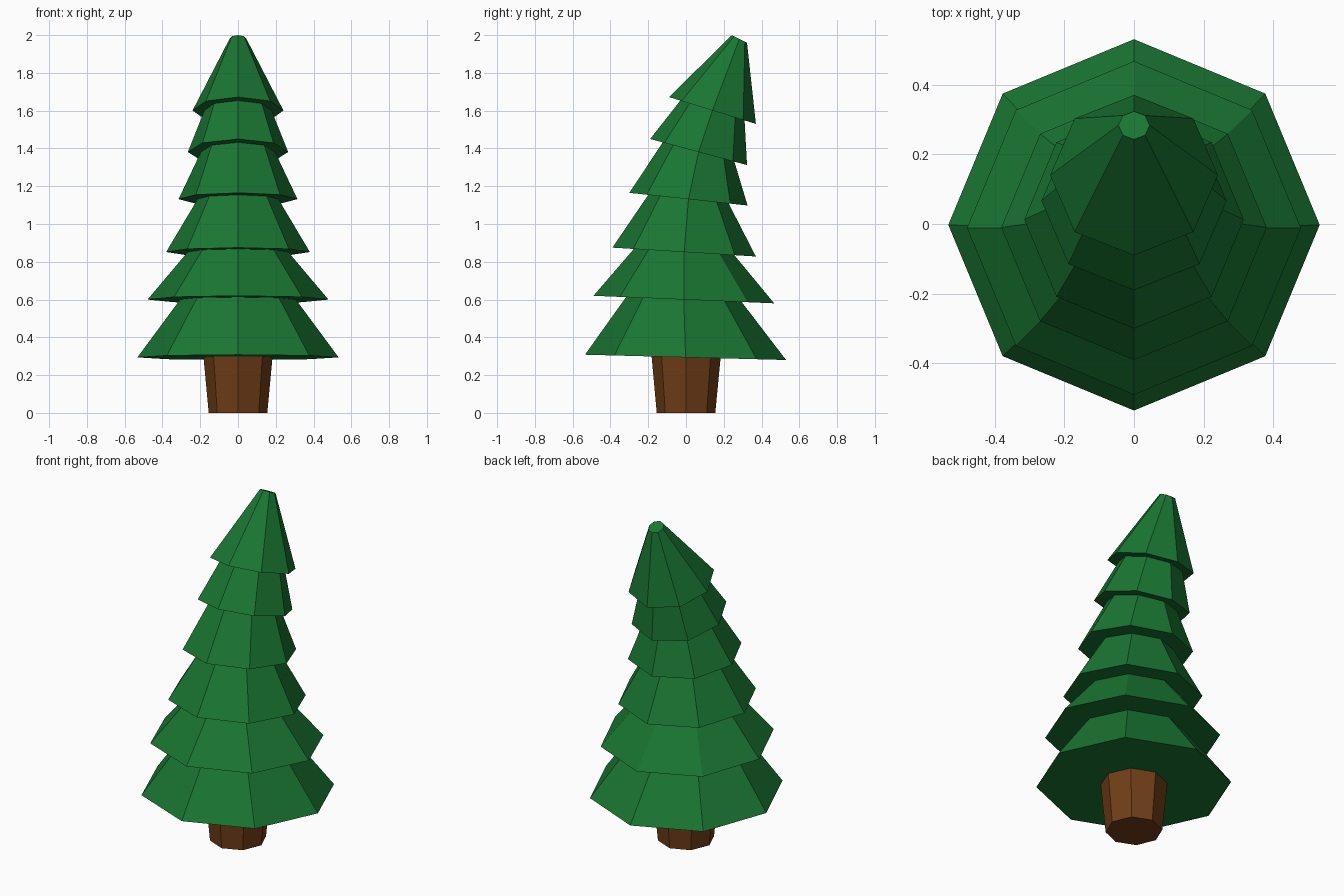
import bpy, bmesh, math
from mathutils import Vector

if "Cube" in bpy.data.objects:
    bpy.data.objects.remove(bpy.data.objects["Cube"])

SIDES = 8


def material(name, color):
    m = bpy.data.materials.new(name)
    m.diffuse_color = (*color, 1)
    m.use_nodes = True
    m.node_tree.nodes["Principled BSDF"].inputs["Base Color"].default_value = m.diffuse_color
    return m


def ring(bm, front, back, scale=1.0):
    """Tilted octagon spanning two (y, z) points, optionally shrunk in its plane."""
    a, b = Vector((0, *front)), Vector((0, *back))
    centre, v = (a + b) / 2, (b - a) / 2 * scale
    u = Vector((v.length, 0, 0))
    angles = [2 * math.pi * i / SIDES for i in range(SIDES)]
    return [bm.verts.new(centre + u * math.cos(t) + v * math.sin(t)) for t in angles]


def skin(name, spec, mat):
    """Join consecutive rings with flat quads and cap both ends."""
    bm = bmesh.new()
    rings = [ring(bm, *s) for s in spec]
    for lo, hi in zip(rings, rings[1:]):
        for i in range(SIDES):
            j = (i + 1) % SIDES
            bm.faces.new((lo[i], lo[j], hi[j], hi[i]))
    bm.faces.new(rings[0][::-1])
    bm.faces.new(rings[-1])
    bmesh.ops.recalc_face_normals(bm, faces=bm.faces)
    me = bpy.data.meshes.new(name)
    bm.to_mesh(me)
    bm.free()
    me.materials.append(mat)
    ob = bpy.data.objects.new(name, me)
    bpy.context.collection.objects.link(ob)


green = material("needles", (0.010, 0.18, 0.032))
brown = material("bark", (0.16, 0.048, 0.009))

# Tapered trunk
skin("trunk", [((-0.155, 0), (0.155, 0)), ((-0.183, 0.31), (0.183, 0.29))], brown)

# Branch tiers: front and back rim points (y, z), neck ratio below each rim
tiers = [
    ((-0.535, 0.308), (0.53, 0.28), None),
    ((-0.49, 0.62), (0.467, 0.58), 0.64),
    ((-0.39, 0.875), (0.37, 0.828), 0.70),
    ((-0.30, 1.165), (0.326, 1.098), 0.68),
    ((-0.19, 1.45), (0.323, 1.312), 0.74),
    ((-0.09, 1.672), (0.37, 1.53), 0.74),
]
spec = []
for front, back, neck in tiers:
    if neck:
        spec.append((front, back, neck))
    spec.append((front, back))
spec.append(((0.243, 2.0), (0.323, 1.96)))  # blunt tip
skin("foliage", spec, green)
